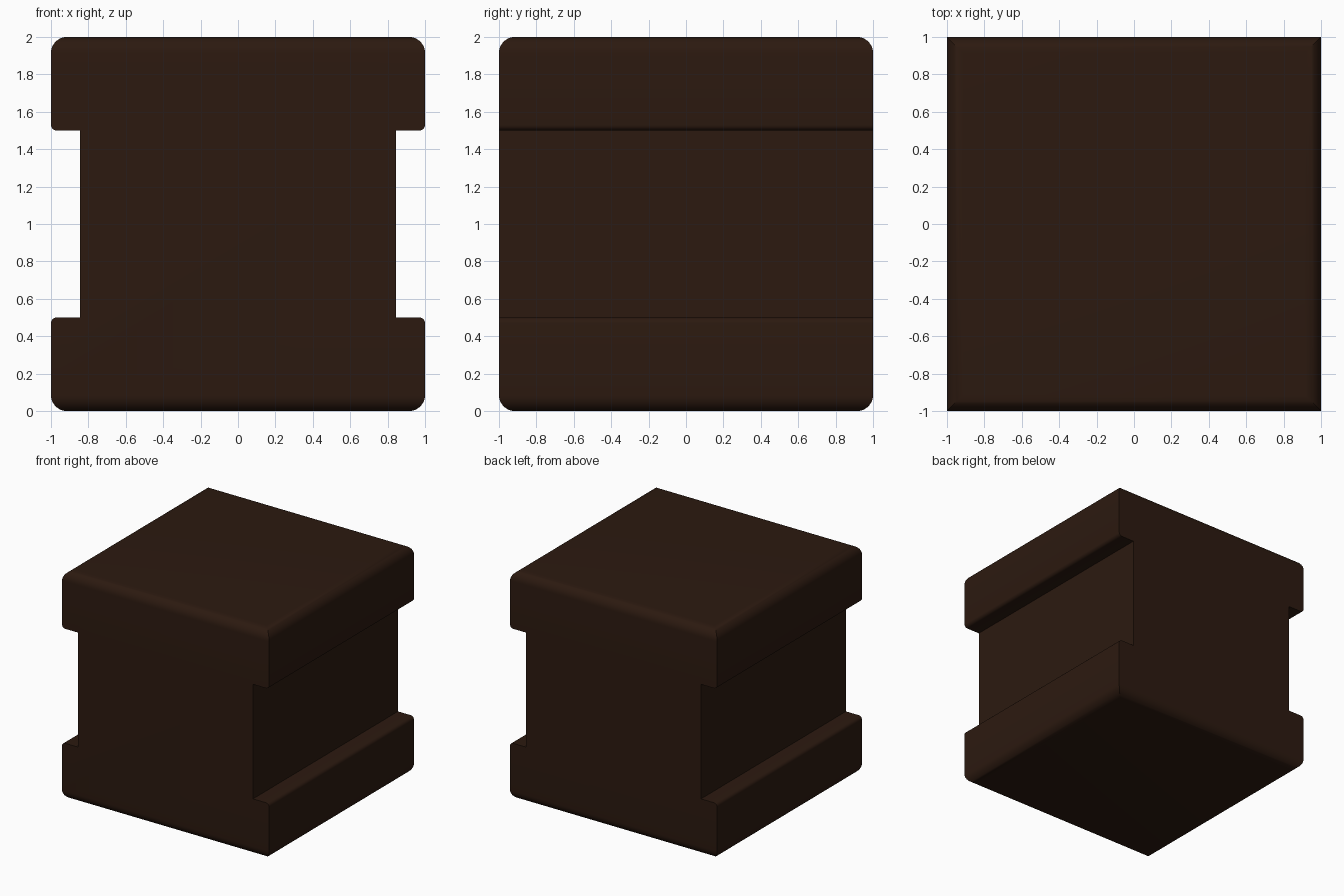
import bpy, bmesh

if "Cube" in bpy.data.objects:
    bpy.data.objects.remove(bpy.data.objects["Cube"])

bm = bmesh.new()

# Side-grooved block: I-shaped profile in XZ, extruded along Y
half = [(1, 0), (1, 0.5), (0.845, 0.5), (0.845, 1.5), (1, 1.5), (1, 2)]
profile = half + [(-x, z) for x, z in reversed(half)]
face = bm.faces.new([bm.verts.new((x, -1, z)) for x, z in profile])
ext = bmesh.ops.extrude_face_region(bm, geom=[face], use_keep_orig=True)
moved = [v for v in ext["geom"] if isinstance(v, bmesh.types.BMVert)]
bmesh.ops.translate(bm, verts=moved, vec=(0, 2, 0))
bmesh.ops.recalc_face_normals(bm, faces=bm.faces[:])


def round_edges(test, radius, segments):
    edges = [e for e in bm.edges if all(test(v.co) for v in e.verts)
             and abs(e.verts[0].co.z - e.verts[1].co.z) < 1e-4]
    bmesh.ops.bevel(bm, geom=edges, offset=radius, segments=segments,
                    profile=0.5, affect='EDGES', clamp_overlap=True)


# Small rounding on the groove lips, larger on the top and bottom rims
round_edges(lambda c: abs(c.x) > 0.99 and abs(abs(c.z - 1) - 0.5) < 1e-4, 0.03, 5)
round_edges(lambda c: abs(c.z - 1) > 0.999, 0.085, 8)

mesh = bpy.data.meshes.new("grooved_block")
bm.to_mesh(mesh)
bm.free()
block = bpy.data.objects.new("grooved_block", mesh)
bpy.context.collection.objects.link(block)

# Dark brown wood
mat = bpy.data.materials.new("dark_brown")
mat.diffuse_color = (0.025, 0.010, 0.005, 1)
mat.use_nodes = True
mat.node_tree.nodes["Principled BSDF"].inputs["Base Color"].default_value = mat.diffuse_color
mesh.materials.append(mat)

bpy.context.view_layer.objects.active = block
block.select_set(True)
bpy.ops.object.shade_smooth_by_angle(angle=0.6)
